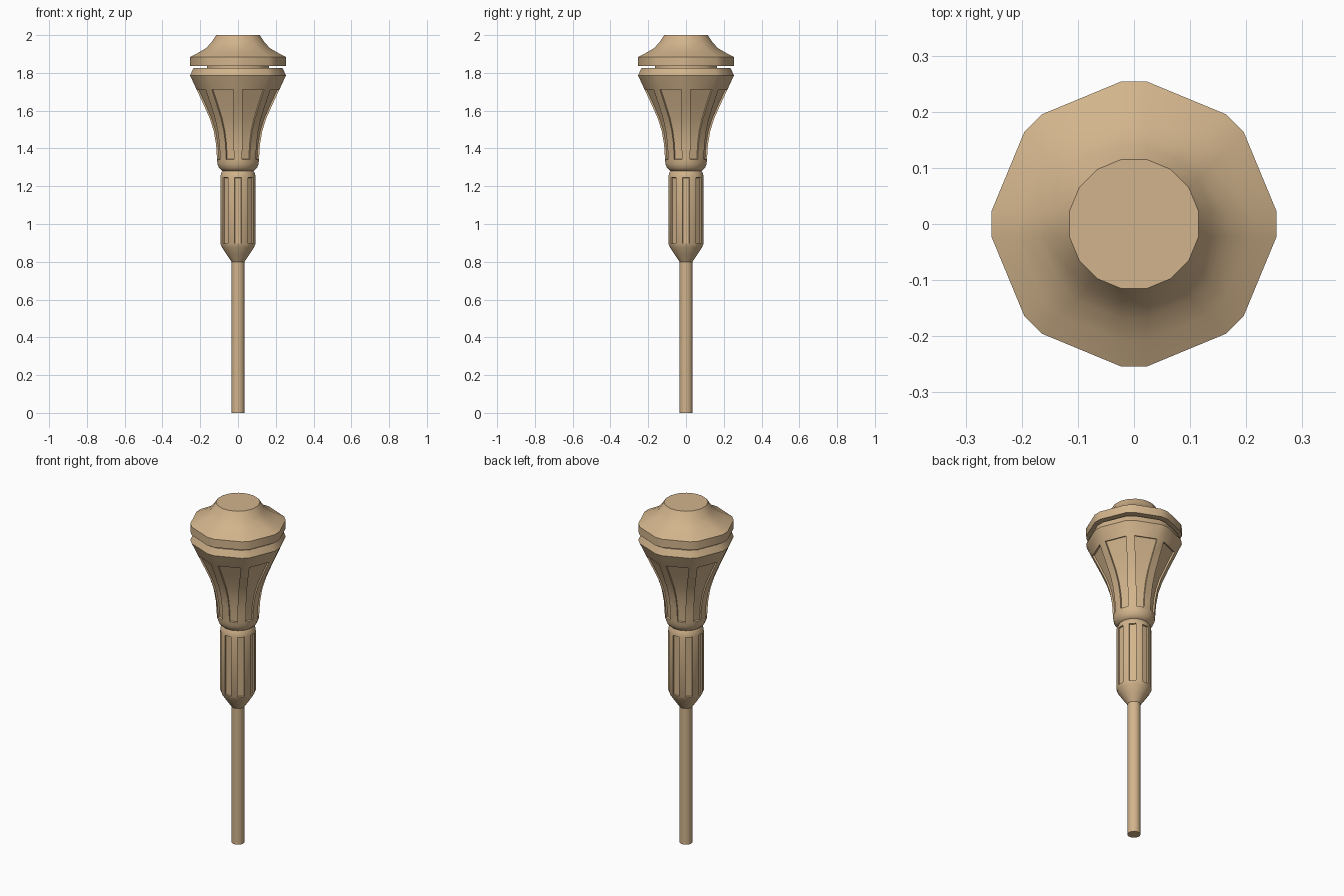
import bpy
import bmesh
from math import cos, sin, pi, tan, radians

if "Cube" in bpy.data.objects:
    bpy.data.objects.remove(bpy.data.objects["Cube"])

# One plain tan finish
COLOUR = (0.645, 0.456, 0.262, 1.0)
tan_mat = bpy.data.materials.new("tan")
tan_mat.use_nodes = True
tan_mat.diffuse_color = COLOUR
bsdf = tan_mat.node_tree.nodes["Principled BSDF"]
bsdf.inputs["Base Color"].default_value = COLOUR
bsdf.inputs["Roughness"].default_value = 0.8

CORNER = 0.0228  # half width of each cut-off corner


def ring(bm, r, z):
    """Octagon with cut corners of constant width; a regular 16-gon when small."""
    w = min(CORNER, r * tan(pi / 16))
    verts = []
    for k in range(8):
        a = k * pi / 4
        for t in (-w, w):
            verts.append(bm.verts.new((r * cos(a) - t * sin(a), r * sin(a) + t * cos(a), z)))
    return verts


def turned(name, profile, panel=None):
    """Stack rings along (radius, z); panel = (z low, z high, side parity, depth)."""
    bm = bmesh.new()
    rings = [ring(bm, r, z) for r, z in profile]
    strips = [[] for _ in range(16)]
    for i in range(len(rings) - 1):
        lo, hi = rings[i], rings[i + 1]
        for j in range(16):
            n = (j + 1) % 16
            face = bm.faces.new((lo[j], lo[n], hi[n], hi[j]))
            if panel and profile[i][1] >= panel[0] - 0.001 and profile[i + 1][1] <= panel[1] + 0.001:
                strips[j].append(face)
    bm.faces.new(rings[0][::-1])
    bm.faces.new(rings[-1])
    bm.normal_update()
    # Sunken panels on every other side
    if panel:
        for j in range(panel[2], 16, 2):
            bmesh.ops.inset_region(bm, faces=strips[j], thickness=0.0015, depth=-panel[3],
                                   use_even_offset=True, use_boundary=True)
    mesh = bpy.data.meshes.new(name)
    bm.to_mesh(mesh)
    bm.free()
    mesh.materials.append(tan_mat)
    obj = bpy.data.objects.new(name, mesh)
    bpy.context.collection.objects.link(obj)
    bpy.ops.object.select_all(action='DESELECT')
    obj.select_set(True)
    bpy.context.view_layer.objects.active = obj
    bpy.ops.object.shade_smooth_by_angle(angle=radians(32))
    return obj


# Thin rod
turned("shaft", [(0.034, 0), (0.034, 0.81)])

# Fluted grip with a tapered lower end
turned("grip", [(0.034, 0.80), (0.060, 0.838), (0.086, 0.878), (0.093, 0.896),
                (0.093, 1.246), (0.090, 1.268), (0.080, 1.285)],
       panel=(0.896, 1.246, 0, 0.008))

# Flared head with tall sunken panels between ribs
turned("flared_head", [(0.075, 1.278), (0.088, 1.284), (0.101, 1.297), (0.109, 1.318), (0.111, 1.342),
                       (0.116, 1.42), (0.128, 1.49), (0.148, 1.555), (0.182, 1.632),
                       (0.220, 1.713), (0.254, 1.787), (0.236, 1.825)],
       panel=(1.342, 1.713, 1, 0.01))

# Recessed collar in the gap under the cap
turned("collar", [(0.165, 1.82), (0.165, 1.84)])

# Faceted cap with a sweeping shoulder
turned("cap", [(0.254, 1.836), (0.254, 1.884), (0.208, 1.908), (0.168, 1.932),
               (0.138, 1.965), (0.115, 2.0)])
